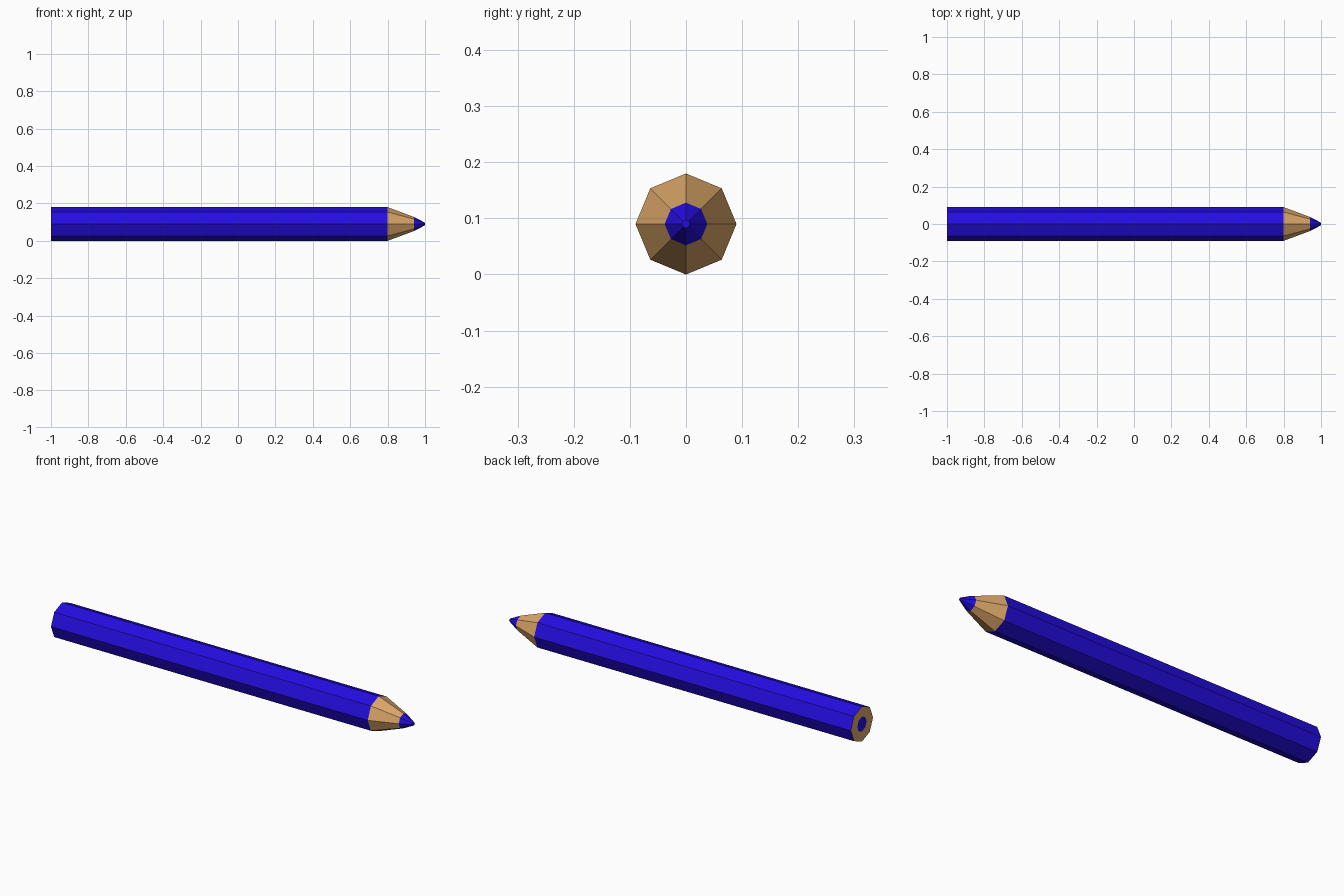
import bpy, bmesh, math

if "Cube" in bpy.data.objects:
    bpy.data.objects.remove(bpy.data.objects["Cube"])

SIDES = 8
R, CORE, POINT = 0.09, 0.038, 0.007
AXIS_Z = 0.09


def material(name, color):
    m = bpy.data.materials.new(name)
    m.diffuse_color = color
    m.use_nodes = True
    m.node_tree.nodes["Principled BSDF"].inputs["Base Color"].default_value = m.diffuse_color
    return m


blue = material("blue", (0.017, 0.004, 0.75, 1))
wood = material("wood", (0.72, 0.39, 0.14, 1))


def loft(name, profile, mat, cap_start=False, cap_end=False):
    """Octagonal shell along x through (x, radius) rings."""
    bm = bmesh.new()
    rings = []
    for x, r in profile:
        angles = [2 * math.pi * i / SIDES for i in range(SIDES)]
        rings.append([bm.verts.new((x, r * math.cos(a), AXIS_Z + r * math.sin(a)))
                      for a in angles])
    for a, b in zip(rings, rings[1:]):
        for i in range(SIDES):
            j = (i + 1) % SIDES
            bm.faces.new((a[i], a[j], b[j], b[i]))
    if cap_start:
        bm.faces.new(rings[0][::-1])
    if cap_end:
        bm.faces.new(rings[-1])
    me = bpy.data.meshes.new(name)
    bm.to_mesh(me)
    bm.free()
    me.materials.append(mat)
    ob = bpy.data.objects.new(name, me)
    bpy.context.collection.objects.link(ob)
    return ob


# Painted barrel
loft("painted_barrel", [(-1, R), (0.8, R)], blue)
# Bare wood ring around the core at the blunt end
loft("wood_end", [(-1, CORE), (-1, R)], wood).data.flip_normals()
# Flush core at the blunt end
bm_core = loft("core_end", [(-1, CORE)], blue, cap_start=True)
# Sharpened wood cone
loft("sharpened_wood", [(0.8, R), (0.94, CORE)], wood)
# Coloured point with a tiny blunt tip
loft("core_point", [(0.94, CORE), (1.0, POINT)], blue, cap_end=True)

# Wood ring must face out of the blunt end (-x)
ring = bpy.data.objects["wood_end"].data
if ring.polygons[0].normal.x > 0:
    ring.flip_normals()
